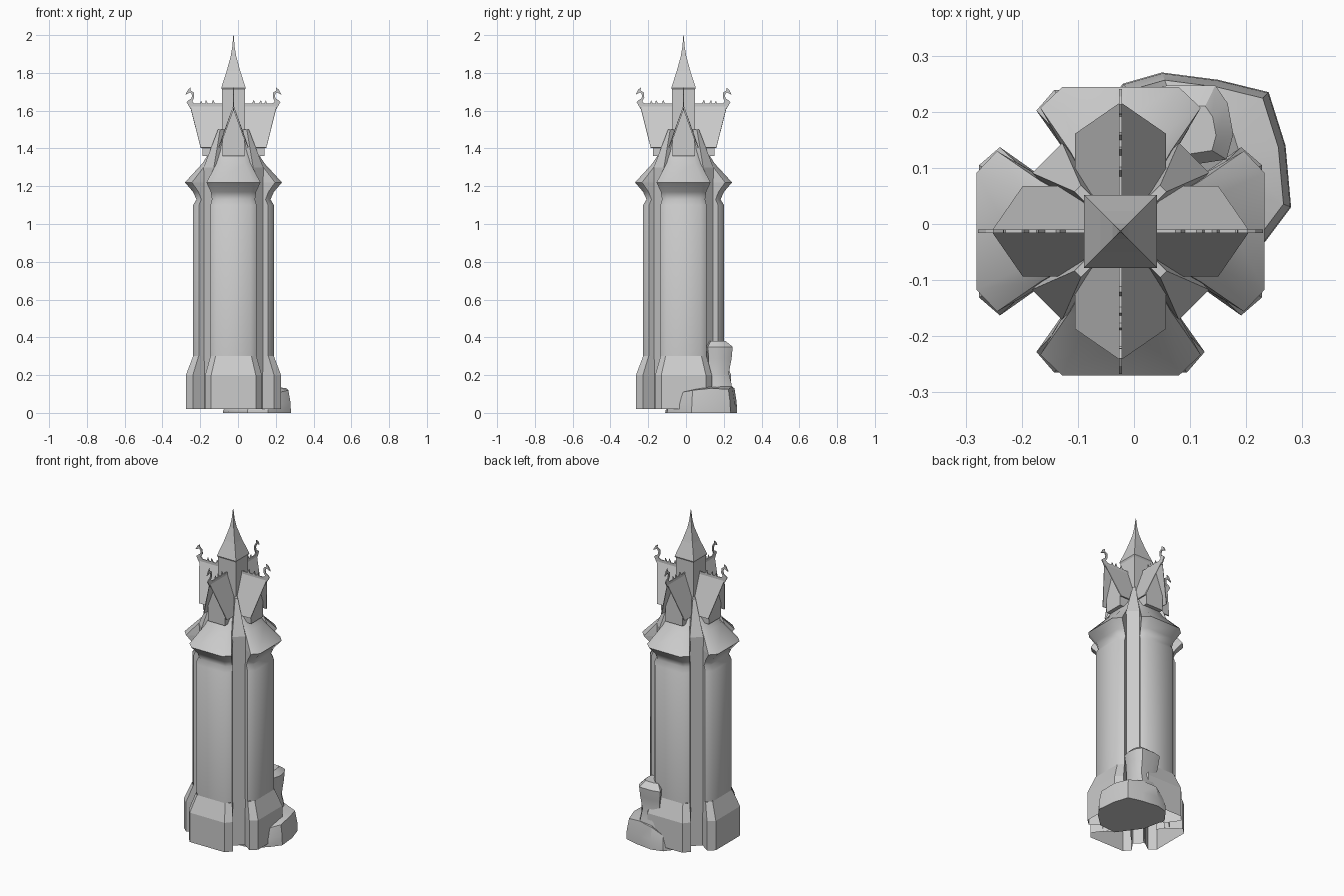
import bpy, bmesh, math
from mathutils import Matrix, Vector

if "Cube" in bpy.data.objects:
    bpy.data.objects.remove(bpy.data.objects["Cube"])

CENTRE = Vector((-0.024, -0.013, 0))
stone = bpy.data.materials.new("pale_grey_stone")
stone.diffuse_color = (0.6, 0.6, 0.6, 1)
stone.use_nodes = True
stone.node_tree.nodes["Principled BSDF"].inputs["Base Color"].default_value = stone.diffuse_color


def finish(name, bm, angle=None, smooth=0, place=True, thick=0):
    """Turn a bmesh into a named object, placed round the tower axis."""
    bmesh.ops.recalc_face_normals(bm, faces=bm.faces[:])
    if place:
        rot = Matrix.Rotation(angle or 0, 4, 'Z')
        bm.transform(Matrix.Translation(CENTRE) @ rot)
    me = bpy.data.meshes.new(name)
    bm.to_mesh(me)
    bm.free()
    me.materials.append(stone)
    ob = bpy.data.objects.new(name, me)
    bpy.context.collection.objects.link(ob)
    if thick:
        m = ob.modifiers.new("thickness", 'SOLIDIFY')
        m.thickness = thick
    if smooth:
        bpy.ops.object.select_all(action='DESELECT')
        ob.select_set(True)
        bpy.context.view_layer.objects.active = ob
        bpy.ops.object.shade_smooth_by_angle(angle=math.radians(smooth))
    return ob


def loft(rings, closed=True, bottom=False, top=False):
    bm = bmesh.new()
    rows = [[bm.verts.new(p) for p in r] for r in rings]
    n = len(rows[0])
    for a, b in zip(rows, rows[1:]):
        for i in range(n if closed else n - 1):
            j = (i + 1) % n
            bm.faces.new((a[i], a[j], b[j], b[i]))
    if bottom:
        bm.faces.new(rows[0])
    if top:
        bm.faces.new(rows[-1])
    return bm


def bay_ring(z, fw, fd, cw, cd, iw, idp):
    """Open bay section: flat front, chamfered corner, return to the wall. Outward is -y."""
    half = [(iw, idp), (cw, cd), (fw, fd)]
    return [(-w, -d, z) for w, d in half] + [(w, -d, z) for w, d in reversed(half)]


def square(h, z):
    return [(-h, -h, z), (h, -h, z), (h, h, z), (-h, h, z)]


def extrude_profile(pts, half):
    """Outward/height profile given thickness across x."""
    return loft([[(-half, -d, z) for d, z in pts],
                 [(half, -d, z) for d, z in pts]], True, True, True)


crest = [(0.05, 1.60), (0.228, 1.61), (0.248, 1.645), (0.238, 1.655), (0.222, 1.665),
         (0.219, 1.683), (0.228, 1.697), (0.254, 1.685), (0.240, 1.712), (0.226, 1.722),
         (0.228, 1.708), (0.209, 1.695), (0.208, 1.668), (0.219, 1.648), (0.205, 1.637),
         (0.176, 1.637), (0.172, 1.655), (0.163, 1.637), (0.150, 1.637), (0.146, 1.658),
         (0.135, 1.637), (0.115, 1.637), (0.108, 1.658), (0.098, 1.637), (0.05, 1.637)]

for k, side in enumerate(("front", "right", "back", "left")):
    a = k * math.pi / 2
    # flared plinth of the bay
    finish("plinth_" + side, loft([
        bay_ring(0.02, 0.118, 0.252, 0.150, 0.215, 0.09, 0.13),
        bay_ring(0.20, 0.118, 0.252, 0.150, 0.215, 0.09, 0.13),
        bay_ring(0.30, 0.095, 0.214, 0.122, 0.185, 0.09, 0.13)], False), a)
    # tall rounded bay with flared neck under the eave
    finish("bay_" + side, loft([
        bay_ring(0.30, 0.090, 0.214, 0.122, 0.183, 0.09, 0.13),
        bay_ring(1.10, 0.090, 0.214, 0.122, 0.183, 0.09, 0.13),
        bay_ring(1.13, 0.086, 0.196, 0.114, 0.170, 0.09, 0.13),
        bay_ring(1.17, 0.090, 0.214, 0.120, 0.185, 0.09, 0.13),
        bay_ring(1.22, 0.104, 0.257, 0.143, 0.220, 0.09, 0.13)], False), a, 52)
    # curved bay roof
    finish("bay_roof_" + side, loft([
        bay_ring(1.22, 0.104, 0.257, 0.143, 0.220, 0.09, 0.13),
        bay_ring(1.32, 0.062, 0.165, 0.090, 0.143, 0.075, 0.10),
        bay_ring(1.39, 0.046, 0.120, 0.068, 0.104, 0.06, 0.08),
        bay_ring(1.50, 0.030, 0.070, 0.052, 0.060, 0.04, 0.04)], False), a, 52)
    # corner pier between bays, leaning in to a narrow top
    finish("corner_pier_" + side, loft([
        [(-w, -i, z), (-w, -d, z), (w, -d, z), (w, -i, z)]
        for z, w, d, i in ((0.02, 0.038, 0.185, 0.11), (1.30, 0.038, 0.185, 0.11),
                           (1.50, 0.008, 0.108, 0.07))], False, False, True),
        a + math.pi / 4)
    # dormer wall with gable
    gable = [(-0.058, 1.36), (0.058, 1.36), (0.058, 1.45), (0, 1.61), (-0.058, 1.45)]
    finish("dormer_" + side, loft([
        [(x, -0.04, z) for x, z in gable],
        [(x, -0.163, z) for x, z in gable]], True, True, True), a)
    # steep dormer roof, ridge overhanging the eaves
    finish("dormer_roof_" + side, loft([
        [(-0.081, -0.06, 1.405), (0, -0.04, 1.63), (0.081, -0.06, 1.405)],
        [(-0.081, -0.174, 1.405), (0, -0.230, 1.63), (0.081, -0.174, 1.405)]], False),
        a, thick=0.006)
    # ridge crest with teeth and hooked finial
    finish("ridge_crest_" + side, extrude_profile(crest, 0.003), a)

# central turret and needle spire
finish("turret", loft([square(0.060, 1.30), square(0.060, 1.71)]))
finish("spire", loft([square(0.060, 1.71), square(0.065, 1.72), square(0.036, 1.81),
                      square(0.014, 1.89), square(0.006, 1.94), square(0.001, 2.0)],
                     True, True, True))

# low rock wrapped round the back right corner
outer = [(0.235, -0.03), (0.28, 0.03), (0.27, 0.14), (0.24, 0.235), (0.15, 0.257),
         (0.05, 0.27), (-0.02, 0.25), (-0.08, 0.17), (-0.05, 0.03), (0.05, -0.11), (0.16, -0.10)]
tops = [0.11, 0.12, 0.13, 0.125, 0.14, 0.13, 0.09, 0.03, 0.03, 0.03, 0.04]


def shrink(pts, c, s):
    return [(c[0] + (x - c[0]) * s, c[1] + (y - c[1]) * s) for x, y in pts]


c = (0.11, 0.10)
finish("low_rock", loft([
    [(x, y, 0) for x, y in outer],
    [(x, y, t * 0.45) for (x, y), t in zip(shrink(outer, c, 0.99), tops)],
    [(x, y, t) for (x, y), t in zip(shrink(outer, c, 0.92), tops)],
    [(x, y, t + 0.01) for (x, y), t in zip(shrink(outer, c, 0.5), tops)]],
    True, True, True), place=False, smooth=25)

# upright boulder standing on it
base = [(0.01, 0.235), (0.06, 0.247), (0.145, 0.247), (0.167, 0.215),
        (0.177, 0.16), (0.165, 0.115), (0.10, 0.105), (0.04, 0.16)]
c = (0.10, 0.18)
finish("upright_boulder", loft([
    [(x, y + dy, z) for x, y in shrink(base, c, s)]
    for z, s, dy in ((0.10, 0.98, 0), (0.15, 0.92, 0), (0.21, 0.82, -0.008),
                     (0.29, 0.92, 0), (0.35, 1.0, 0), (0.38, 0.6, -0.01))],
    True, True, True), place=False, smooth=30)
